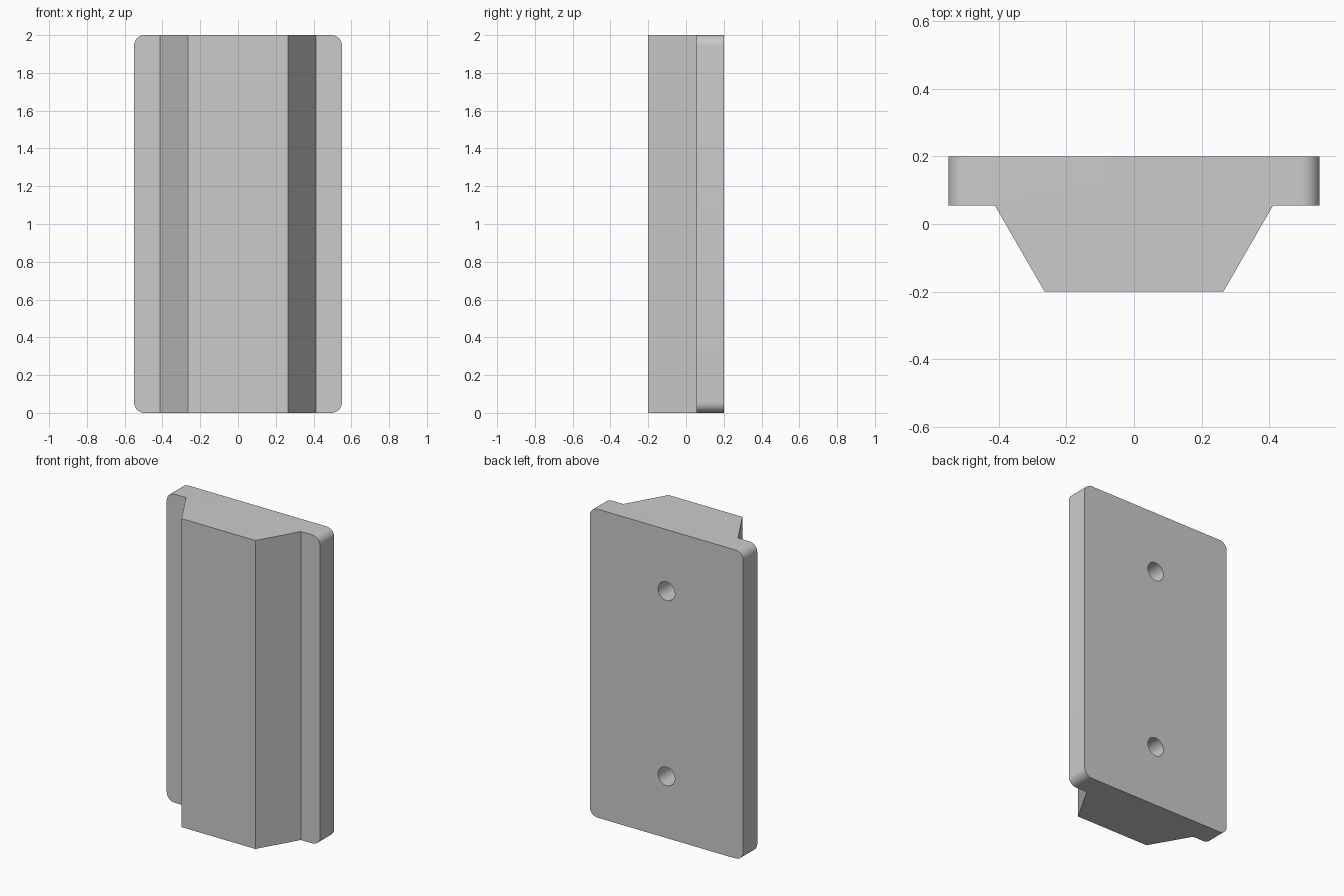
import bpy, bmesh, math

if "Cube" in bpy.data.objects:
    bpy.data.objects.remove(bpy.data.objects["Cube"])

HEIGHT = 2.0
HALF_W = 0.55
HOLE_R = 0.06
HOLE_DEPTH = 0.28

# Right half of the dovetail-and-plate profile, mirrored to close the loop
half = [(0.265, -0.2), (0.412, 0.055), (HALF_W, 0.055), (HALF_W, 0.2)]
profile = half + [(-x, y) for x, y in reversed(half)]

# Body: profile extruded upward
bm = bmesh.new()
base = bm.faces.new([bm.verts.new((x, y, 0)) for x, y in profile])
ext = bmesh.ops.extrude_face_region(bm, geom=[base])
top = [v for v in ext["geom"] if isinstance(v, bmesh.types.BMVert)]
bmesh.ops.translate(bm, verts=top, vec=(0, 0, HEIGHT))
bmesh.ops.recalc_face_normals(bm, faces=bm.faces)

# Rounded plate corners
corners = [e for e in bm.edges
           if all(abs(abs(v.co.x) - HALF_W) < 1e-4 for v in e.verts)
           and abs(e.verts[0].co.z - e.verts[1].co.z) < 1e-4
           and abs(e.verts[0].co.x - e.verts[1].co.x) < 1e-4]
bmesh.ops.bevel(bm, geom=corners, offset=0.055, offset_type='OFFSET',
                segments=10, profile=0.5, affect='EDGES')
mesh = bpy.data.meshes.new("dovetail_plate")
bm.to_mesh(mesh)
bm.free()
body = bpy.data.objects.new("dovetail_plate", mesh)
bpy.context.collection.objects.link(body)


def drill(z):
    """Blind screw hole in the back face."""
    bpy.ops.mesh.primitive_cylinder_add(
        vertices=48, radius=HOLE_R, depth=HOLE_DEPTH * 2,
        location=(0, 0.2, z), rotation=(math.pi / 2, 0, 0))
    cutter = bpy.context.object
    cutter.name = "hole_cutter"
    cutter.hide_render = True
    mod = body.modifiers.new("hole", 'BOOLEAN')
    mod.operation = 'DIFFERENCE'
    mod.solver = 'EXACT'
    mod.object = cutter
    bpy.context.view_layer.objects.active = body
    bpy.ops.object.modifier_apply(modifier=mod.name)
    bpy.data.objects.remove(cutter, do_unlink=True)


for z in (0.4, 1.6):
    drill(z)

body.select_set(True)
bpy.context.view_layer.objects.active = body
bpy.ops.object.shade_smooth_by_angle(angle=math.radians(25))
